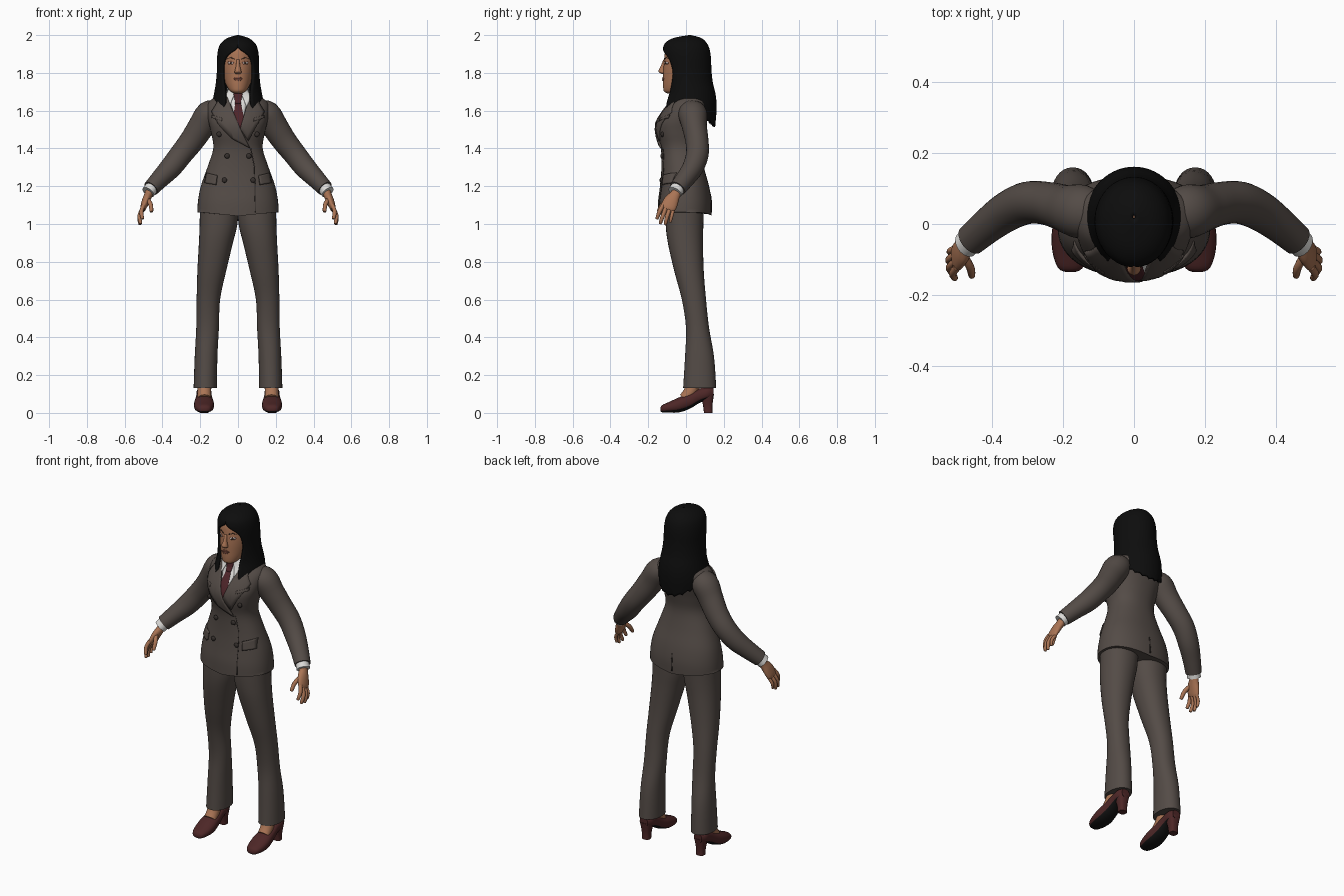
import bpy, bmesh, math
from mathutils import Vector
from mathutils.bvhtree import BVHTree

if "Cube" in bpy.data.objects:
    bpy.data.objects.remove(bpy.data.objects["Cube"])


def material(name, rgb):
    m = bpy.data.materials.new(name)
    m.diffuse_color = (*rgb, 1)
    m.use_nodes = True
    m.node_tree.nodes["Principled BSDF"].inputs["Base Color"].default_value = m.diffuse_color
    return m


SUIT = material("suit_brown_grey", (0.088, 0.071, 0.062))
TRIM = material("dark_trim", (0.035, 0.028, 0.025))
SKIN = material("skin", (0.40, 0.175, 0.09))
HAIR = material("black_hair", (0.004, 0.004, 0.004))
SHIRT = material("white_shirt", (0.72, 0.71, 0.69))
TIE = material("burgundy_tie", (0.075, 0.018, 0.022))
SHOE = material("burgundy_leather", (0.075, 0.02, 0.02))
SOLE = material("black_sole", (0.006, 0.006, 0.006))
LIPS = material("lips", (0.24, 0.085, 0.055))
BROW = material("brow_brown", (0.05, 0.025, 0.015))


def refine(rows, n=4):
    """Catmull-Rom interpolation of tuples."""
    out = []
    for i in range(len(rows) - 1):
        p = [rows[max(i - 1, 0)], rows[i], rows[i + 1], rows[min(i + 2, len(rows) - 1)]]
        for k in range(n):
            t = k / n
            out.append(tuple(0.5 * (2 * b + (c - a) * t + (2 * a - 5 * b + 4 * c - d) * t * t
                                    + (3 * b - a - 3 * c + d) * t ** 3) for a, b, c, d in zip(*p)))
    return out + [tuple(rows[-1])]


def loft(bm, rings, closed=True):
    vs = [[bm.verts.new(p) for p in r] for r in rings]
    n = len(vs[0])
    for a, b in zip(vs, vs[1:]):
        for i in range(n if closed else n - 1):
            j = (i + 1) % n
            bm.faces.new((a[i], a[j], b[j], b[i]))
    if closed:
        bm.faces.new(vs[0])
        bm.faces.new(vs[-1])


def finish(name, bm, mat, angle=50, recalc=True):
    if recalc:
        bmesh.ops.recalc_face_normals(bm, faces=bm.faces[:])
    me = bpy.data.meshes.new(name)
    bm.to_mesh(me)
    bm.free()
    ob = bpy.data.objects.new(name, me)
    bpy.context.collection.objects.link(ob)
    me.materials.append(mat)
    bpy.ops.object.select_all(action='DESELECT')
    ob.select_set(True)
    bpy.context.view_layer.objects.active = ob
    bpy.ops.object.shade_smooth_by_angle(angle=math.radians(angle))
    return ob


def ring_z(z, rx, yf, yb, cx=0, e=2.0, n=36):
    """Horizontal superellipse from front yf to back yb."""
    pw = lambda v: math.copysign(abs(v) ** (2 / e), v)
    return [(cx + rx * pw(math.cos(k * math.tau / n)),
             (yf + yb) / 2 + (yb - yf) / 2 * pw(math.sin(k * math.tau / n)), z) for k in range(n)]


def stack(bm, rows, cx=0, e=2.0, n=36, sub=4):
    loft(bm, [ring_z(*r, cx=cx, e=e, n=n) for r in refine(rows, sub)])


def tube(bm, rows, s=1, ref=(0, 1, 0), n=20, sub=4):
    """Rows (x, y, z, wide, thin) swept along their path; s mirrors x."""
    rows = refine(rows, sub)
    pts = [Vector((r[0] * s, r[1], r[2])) for r in rows]
    rings = []
    for i, r in enumerate(rows):
        t = (pts[min(i + 1, len(pts) - 1)] - pts[max(i - 1, 0)]).normalized()
        u = Vector(ref)
        u = (u - t * u.dot(t)).normalized()
        w = t.cross(u)
        rings.append([pts[i] + u * r[3] * math.cos(k * math.tau / n) + w * r[4] * math.sin(k * math.tau / n)
                      for k in range(n)])
    loft(bm, rings)


def surface_y(trees, x, z, back=False):
    d = -1 if back else 1
    hits = [t.ray_cast(Vector((x, -d, z)), Vector((0, d, 0)))[0] for t in trees]
    ys = [h.y for h in hits if h]
    if not ys:
        return trees[0].find_nearest(Vector((x, -0.1 * d, z)))[0].y
    return max(ys) if back else min(ys)


def patch(name, outline, mat, trees, lift=0.004, back=False, cuts=5):
    """Thin plate with an x-z outline, draped on the surface."""
    d = -1 if back else 1
    bm = bmesh.new()
    bm.faces.new([bm.verts.new((x, 0, z)) for x, z in outline])
    bmesh.ops.triangulate(bm, faces=bm.faces[:])
    bmesh.ops.subdivide_edges(bm, edges=bm.edges[:], cuts=cuts, use_grid_fill=True)
    bm.normal_update()
    flip = [f for f in bm.faces if f.normal.y * d > 0]
    bmesh.ops.reverse_faces(bm, faces=flip)
    for v in bm.verts:
        v.co.y = surface_y(trees, v.co.x, v.co.z, back) - lift * d
    ob = finish(name, bm, mat, 40, recalc=False)
    m = ob.modifiers.new("thickness", 'SOLIDIFY')
    m.thickness, m.offset = min(lift + 0.002, 0.009), -1
    return ob


def oval(cx, cz, rx, rz, n=14):
    return [(cx + rx * math.cos(k * math.tau / n), cz + rz * math.sin(k * math.tau / n)) for k in range(n)]


def flipx(pts, s):
    return [(x * s, z) for x, z in pts]


# Jacket body and shirt collar
bm = bmesh.new()
stack(bm, [(1.05, .216, -.15, .135), (1.12, .212, -.148, .135), (1.2, .197, -.138, .122), (1.3, .162, -.13, .095),
           (1.4, .131, -.133, .078), (1.48, .142, -.152, .09), (1.54, .156, -.15, .105), (1.6, .166, -.115, .12),
           (1.64, .16, -.085, .118), (1.67, .125, -.067, .108), (1.7, .075, -.06, .085)], e=2.25, n=48)
for v in bm.verts:  # hem dips at centre front
    if v.co.z < 1.06:
        v.co.z += 0.02 * min(1, abs(v.co.x) / 0.2) - 0.008
jacket_tree = BVHTree.FromBMesh(bm)
finish("jacket_body", bm, SUIT)
bm = bmesh.new()
stack(bm, [(1.65, .064, -.075, .075), (1.69, .062, -.068, .072), (1.73, .055, -.055, .062)])
collar_tree = BVHTree.FromBMesh(bm)
finish("shirt_collar", bm, SHIRT)
chest = [jacket_tree, collar_tree]

# Shirt front, tie, collar points and lapels
patch("shirt_front", [(-.062, 1.7), (.062, 1.7), (.012, 1.5)], SHIRT, chest, .003)
patch("tie_blade", [(-.014, 1.645), (.014, 1.645), (.032, 1.56), (.012, 1.5), (-.026, 1.56)], TIE, chest, .007)
patch("tie_knot", [(-.024, 1.692), (.024, 1.692), (.014, 1.64), (-.014, 1.64)], TIE, chest, .011)
for s in (1, -1):
    patch("collar_point", flipx([(.012, 1.708), (.05, 1.725), (.068, 1.665), (.046, 1.622)], s), SHIRT, chest, .011)
patch("lapel_right", [(-.064, 1.69), (-.105, 1.655), (-.142, 1.595), (-.1, 1.52), (-.03, 1.45), (.065, 1.4),
                      (.012, 1.505)], SUIT, chest, .012)
patch("lapel_left", [(.064, 1.69), (.105, 1.655), (.142, 1.595), (.1, 1.52), (.055, 1.44), (.012, 1.505)],
      SUIT, chest, .009)

# Pockets, front edge and back vent
for s in (1, -1):
    patch("hip_pocket_flap", flipx([(.112, 1.258), (.17, 1.272), (.178, 1.218), (.118, 1.208)], s), SUIT, chest, .012)
    patch("chest_welt", flipx([(.085, 1.545), (.14, 1.562), (.141, 1.578), (.085, 1.562)], s), SUIT, chest, .012)
patch("front_edge", [(.066, 1.4), (.07, 1.4), (.09, 1.3), (.094, 1.06), (.09, 1.06), (.086, 1.3)], TRIM, chest, .002)
patch("back_vent", [(-.003, 1.16), (.003, 1.16), (.004, 1.06), (-.004, 1.06)], TRIM, chest, .002, back=True)


def button(bm, p, r, squash):
    made = bmesh.ops.create_uvsphere(bm, u_segments=14, v_segments=8, radius=r)["verts"]
    for v in made:
        v.co = Vector((v.co.x, v.co.y * squash, v.co.z)) + Vector(p)


bm = bmesh.new()
for x, z in ((-.1, 1.475), (.1, 1.475), (-.058, 1.36), (.058, 1.36), (-.072, 1.232), (.08, 1.232)):
    button(bm, (x, surface_y(chest, x, z) - .004, z), .014, .6)
for s in (1, -1):
    for k in range(3):
        button(bm, (s * (.385 + .02 * k), .055 - .02 * k, 1.252 - .02 * k), .008, 1)
finish("buttons", bm, TRIM)

# Trousers
bm = bmesh.new()
for s in (1, -1):
    rows = [(.132, .173, .062, -.015, .16), (.3, .169, .06, -.005, .148), (.45, .161, .06, 0, .122),
            (.6, .157, .062, -.022, .106), (.75, .139, .076, -.062, .094), (.9, .117, .09, -.096, .09),
            (1.0, .103, .1, -.108, .092), (1.1, .1, .102, -.11, .095)]
    loft(bm, [ring_z(z, rx, yf, yb, cx * s, 2.15, 32) for z, cx, rx, yf, yb in refine(rows)])
finish("trousers", bm, SUIT)

# Sleeves, cuffs and hands
sleeves, cuffs, hands = bmesh.new(), bmesh.new(), bmesh.new()
for s in (1, -1):
    tube(sleeves, [(.1, .025, 1.605, .06, .05), (.15, .035, 1.583, .076, .072), (.195, .045, 1.515, .066, .07),
                   (.245, .058, 1.44, .061, .065), (.3, .06, 1.37, .06, .061), (.355, .037, 1.3, .056, .058),
                   (.41, -.002, 1.242, .05, .05), (.461, -.045, 1.188, .045, .043)], s, n=28)
    tube(cuffs, [(.45, -.037, 1.2, .038, .036), (.475, -.058, 1.168, .039, .036)], s)
    tube(hands, [(.462, -.042, 1.185, .027, .025), (.474, -.057, 1.155, .028, .022), (.487, -.077, 1.125, .039, .021),
                 (.5, -.093, 1.09, .041, .017), (.504, -.099, 1.075, .033, .012)], s)
    for a, b, c, r in (((.5, -.122, 1.1), (.512, -.14, 1.066), (.506, -.153, 1.03), .011),
                       ((.502, -.105, 1.09), (.521, -.122, 1.045), (.516, -.136, 1.005), .011),
                       ((.502, -.085, 1.083), (.523, -.1, 1.04), (.519, -.109, 1.0), .0105),
                       ((.5, -.067, 1.077), (.52, -.076, 1.042), (.518, -.083, 1.012), .009),
                       ((.482, -.088, 1.135), (.463, -.122, 1.105), (.458, -.146, 1.068), .012)):
        tip = tuple(q + (q - p) * .12 for p, q in zip(b, c))
        tube(hands, [(*a, r, r), (*b, r, r), (*c, r * .8, r * .8), (*tip, r * .25, r * .25)], s, n=10, sub=3)
finish("sleeves", sleeves, SUIT)
finish("shirt_cuffs", cuffs, SHIRT)
finish("hands", hands, SKIN)

# Shoes, heels and ankles
for s in (1, -1):
    bm = bmesh.new()
    rings = []
    for y, hw, z0, z1 in refine([(-.136, .012, .01, .026), (-.125, .034, .003, .042), (-.085, .049, .001, .06),
                                 (-.035, .053, .003, .083), (.02, .046, .022, .104), (.07, .04, .052, .128),
                                 (.115, .04, .07, .138), (.145, .026, .08, .132)]):
        rings.append([(s * .18 + hw * math.cos(t), y, (z0 + z1) / 2 + (z1 - z0) / 2 * math.copysign(
            abs(math.sin(t)) ** .75, math.sin(t))) for t in (k * math.tau / 24 for k in range(24))])
    loft(bm, rings)
    ob = finish("shoe", bm, SHOE)
    ob.data.materials.append(SOLE)
    for f in ob.data.polygons:
        f.material_index = int(f.normal.z < -.6)
    bm = bmesh.new()
    stack(bm, [(0, .024, .095, .14), (.04, .025, .09, .14), (.1, .036, .075, .148)], cx=s * .18, e=2.8, n=24)
    finish("shoe_heel", bm, SHOE)
    bm = bmesh.new()
    tube(bm, [(.178, -.01, .075, .036, .03), (.178, .025, .115, .036, .036), (.175, .06, .2, .036, .036)],
         s, ref=(1, 0, 0))
    finish("ankle", bm, SKIN)

# Neck, head and nose
bm = bmesh.new()
stack(bm, [(1.63, .052, -.05, .06), (1.7, .047, -.05, .055), (1.8, .05, -.05, .07)])
finish("neck", bm, SKIN)
bm = bmesh.new()
stack(bm, [(1.692, .02, -.1, -.055), (1.703, .04, -.117, -.03), (1.73, .06, -.121, .03), (1.77, .075, -.121, .08),
           (1.82, .084, -.12, .1), (1.87, .086, -.116, .105), (1.92, .08, -.108, .1), (1.96, .06, -.08, .08),
           (1.985, .02, -.03, .04)])
face_tree = [BVHTree.FromBMesh(bm)]
finish("head", bm, SKIN, 70)
bm = bmesh.new()
stack(bm, [(1.794, .01, -.128, -.11), (1.802, .019, -.141, -.108), (1.812, .017, -.145, -.108),
           (1.835, .011, -.134, -.108), (1.87, .008, -.12, -.106)], n=16)
finish("nose", bm, SKIN, 70)

# Lips, eyes and brows
patch("upper_lip", [(-.027, 1.77), (-.007, 1.779), (0, 1.777), (.007, 1.779), (.027, 1.77)], LIPS, face_tree, .004)
patch("lower_lip", [(-.025, 1.769), (.025, 1.769), (.012, 1.759), (-.012, 1.759)], LIPS, face_tree, .005)
for s in (1, -1):
    patch("eyelid", oval(s * .039, 1.853, .018, .009), LIPS, face_tree, .001, cuts=2)
    patch("eye_white", oval(s * .039, 1.853, .014, .0055), SHIRT, face_tree, .002, cuts=2)
    patch("iris", oval(s * .039, 1.853, .0058, .0055), BROW, face_tree, .003, cuts=2)
    patch("brow", flipx([(.018, 1.871), (.04, 1.879), (.064, 1.872), (.04, 1.884), (.018, 1.878)], s),
          BROW, face_tree, .002, cuts=3)

# Long hair, open around the face
bm = bmesh.new()
rows = refine([(2.0, .006, .015, .027, 0, 0), (1.985, .055, -.065, .08, 0, 0), (1.96, .088, -.108, .108, 0, 0),
               (1.928, .104, -.122, .124, .08, 0), (1.88, .111, -.12, .132, .66, 0), (1.81, .112, -.112, .135, .84, 0),
               (1.75, .117, -.108, .142, .74, 0), (1.7, .125, -.108, .154, .6, 0), (1.66, .133, -.118, .161, .55, .01),
               (1.63, .138, -.125, .161, .55, .04), (1.61, .138, -.128, .155, .6, .09)])
rings = []
for z, rx, yf, yb, gap, drop in rows:
    ring = []
    for k in range(49):
        a = max(gap, 0) + (math.tau - 2 * max(gap, 0)) * k / 48
        wave = drop * .08 * math.sin(k * 2.1)
        ring.append((rx * math.sin(a), (yf + yb) / 2 - (yb - yf) / 2 * math.cos(a),
                     z - drop * ((1 - math.cos(a)) / 2) ** 3 + wave))
    rings.append(ring)
loft(bm, rings, closed=False)
bmesh.ops.remove_doubles(bm, verts=bm.verts[:], dist=.0005)
bmesh.ops.recalc_face_normals(bm, faces=bm.faces[:])
if sum(f.normal.dot(f.calc_center_median() - Vector((0, .02, 1.78))) for f in bm.faces) < 0:
    bmesh.ops.reverse_faces(bm, faces=bm.faces[:])
hair = finish("hair", bm, HAIR, 60, recalc=False)
shell = hair.modifiers.new("thickness", 'SOLIDIFY')
shell.thickness, shell.offset = .014, -1
